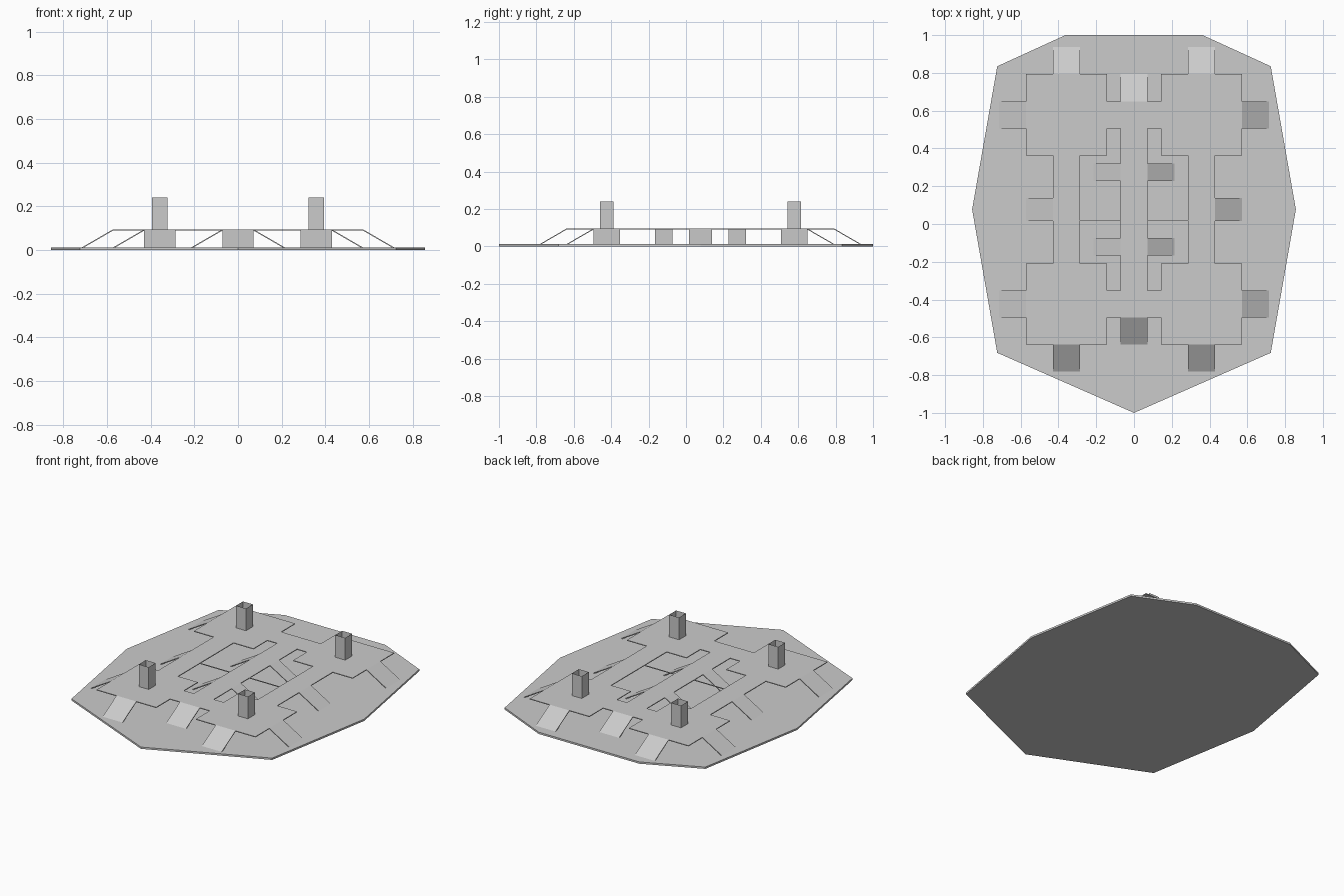
import bpy, bmesh
from mathutils import Vector

cube = bpy.data.objects.get("Cube")
if cube:
    bpy.data.objects.remove(cube, do_unlink=True)

U = 0.0716          # plan module
CY = 0.077          # middle of the deck
BASE_Z, DECK_Z, POST_Z, SHEET = 0.012, 0.095, 0.24, 0.005

gray = bpy.data.materials.new("light_gray")
gray.use_nodes = True
gray.diffuse_color = (0.6, 0.6, 0.6, 1)
gray.node_tree.nodes["Principled BSDF"].inputs["Base Color"].default_value = (0.6, 0.6, 0.6, 1)


def plan(x, y, z):
    return Vector((x * U, CY + y * U, z))


def make(name, bm, thickness=0):
    bmesh.ops.remove_doubles(bm, verts=bm.verts, dist=1e-5)
    bm.normal_update()
    mesh = bpy.data.meshes.new(name)
    bm.to_mesh(mesh)
    bm.free()
    mesh.materials.append(gray)
    obj = bpy.data.objects.new(name, mesh)
    bpy.context.collection.objects.link(obj)
    if thickness:
        mod = obj.modifiers.new("sheet", "SOLIDIFY")
        mod.thickness = thickness
        mod.offset = -1
    return obj


def face(bm, points):
    f = bm.faces.new([bm.verts.new(p) for p in points])
    f.normal_update()
    return f


# Ground slab with a pointed front
half = [(0.363, 1), (0.724, 0.835), (0.857, 0.077), (0.724, -0.682)]
outline = half + [(0, -1)] + [(-x, y) for x, y in reversed(half)]
bm = bmesh.new()
f = face(bm, [(x, y, 0) for x, y in outline])
top = bmesh.ops.extrude_face_region(bm, geom=[f])
bmesh.ops.translate(bm, vec=(0, 0, BASE_Z),
                    verts=[v for v in top["geom"] if isinstance(v, bmesh.types.BMVert)])
bmesh.ops.recalc_face_normals(bm, faces=bm.faces)
make("ground_slab", bm)


# Raised deck: a sheet with notches and stepped openings
def is_deck(x, y):
    x, ay = abs(x), abs(y)
    end_notch = x < 2 and ay > 8
    side_notch = x > 6 and ay < 4
    opening = (1 < x < 4 and ay < 4) or (1 < x < 2 and ay < 6)
    bridge = x < 4 and -0.86 < y < -0.8
    return bridge or not (end_notch or side_notch or opening)


xs = [-8, -6, -4, -2, -1, 1, 2, 4, 6, 8]
ys = [-10, -8, -6, -4, -0.86, -0.8, 4, 6, 8, 10]
bm = bmesh.new()
for x0, x1 in zip(xs, xs[1:]):
    for y0, y1 in zip(ys, ys[1:]):
        if is_deck((x0 + x1) / 2, (y0 + y1) / 2):
            face(bm, [plan(x, y, DECK_Z) for x, y in ((x0, y0), (x1, y0), (x1, y1), (x0, y1))])
make("deck", bm, SHEET)


# Ramps: each descends two modules outward from its deck edge
def ramp(name, x, y, dx, dy, half_width):
    bm = bmesh.new()
    wx, wy = -dy * half_width, dx * half_width
    ex, ey = x + 2 * dx, y + 2 * dy
    f = face(bm, [plan(x - wx, y - wy, DECK_Z), plan(ex - wx, ey - wy, BASE_Z),
                  plan(ex + wx, ey + wy, BASE_Z), plan(x + wx, y + wy, DECK_Z)])
    if f.normal.z < 0:
        f.normal_flip()
    make(name, bm, SHEET)


for s, end in ((1, "back"), (-1, "front")):
    ramp(end + "_middle_ramp", 0, 8 * s, 0, s, 1)
    for m, side in ((1, "left"), (-1, "right")):
        tag = f"{end}_{side}_"
        ramp(tag + "end_ramp", 5 * m, 10 * s, 0, s, 1)
        ramp(tag + "side_ramp", 8 * m, 7 * s, m, 0, 1)
        ramp(tag + "inner_ramp", m, 2.75 * s, m, 0, 0.65)
        # Open-topped square post
        bm = bmesh.new()
        ring = [(-0.5, -0.5), (0.5, -0.5), (0.5, 0.5), (-0.5, 0.5)]
        for a, b in zip(ring, ring[1:] + ring[:1]):
            (ax, ay), (bx, by) = [(5 * m + p, 7 * s + q) for p, q in (a, b)]
            face(bm, [plan(ax, ay, DECK_Z), plan(bx, by, DECK_Z),
                      plan(bx, by, POST_Z), plan(ax, ay, POST_Z)])
        make(tag + "post", bm)
for m, side in ((1, "left"), (-1, "right")):
    ramp(side + "_middle_ramp", 6 * m, 0, m, 0, 0.86)
